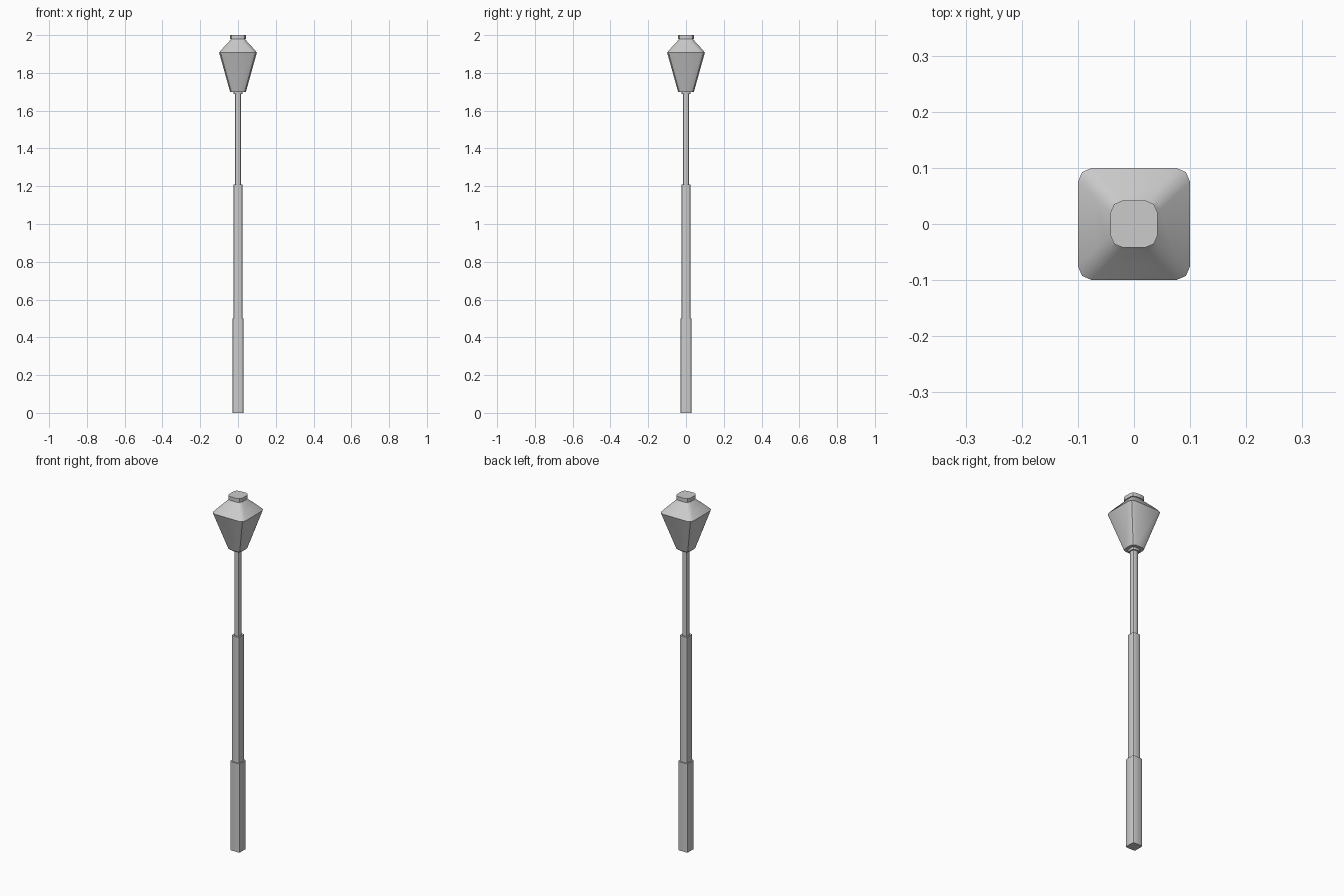
import bpy, bmesh, math

if "Cube" in bpy.data.objects:
    bpy.data.objects.remove(bpy.data.objects["Cube"])


def section(h, b):
    # square of half-width h with two-facet corners of size b
    pts = []
    for q in range(4):
        c, s = [(1, 0), (0, 1), (-1, 0), (0, -1)][q]
        for x, y in ((h, h - b), (h - 0.3 * b, h - 0.3 * b), (h - b, h)):
            pts.append((x * c - y * s, x * s + y * c))
    return pts


def loft(name, levels):
    # levels: (z, half-width, corner size), bottom to top
    bm = bmesh.new()
    rings = [[bm.verts.new((x, y, z)) for x, y in section(h, b)]
             for z, h, b in levels]
    for lo, hi in zip(rings, rings[1:]):
        for i in range(12):
            j = (i + 1) % 12
            bm.faces.new((lo[i], lo[j], hi[j], hi[i]))
    bm.faces.new(rings[0][::-1])
    bm.faces.new(rings[-1])
    me = bpy.data.meshes.new(name)
    bm.to_mesh(me)
    bm.free()
    ob = bpy.data.objects.new(name, me)
    bpy.context.collection.objects.link(ob)
    bpy.ops.object.select_all(action='DESELECT')
    ob.select_set(True)
    bpy.context.view_layer.objects.active = ob
    bpy.ops.object.shade_smooth_by_angle(angle=math.radians(30))
    return ob


# Stepped pole
loft("pole_base", [(0, 0.03, 0.008), (0.5, 0.03, 0.008)])
loft("pole_middle", [(0.5, 0.024, 0.008), (1.21, 0.024, 0.008)])
loft("pole_top", [(1.21, 0.017, 0.011), (1.69, 0.017, 0.011)])

# Lantern: collar, tapered glass body, curved roof and cap
loft("lantern_collar", [(1.687, 0.024, 0.012), (1.70, 0.024, 0.012)])
loft("lantern_body", [(1.70, 0.042, 0.022), (1.908, 0.1, 0.025)])
loft("lantern_roof", [(1.908, 0.1, 0.025), (1.94, 0.072, 0.023),
                      (1.965, 0.048, 0.021), (1.979, 0.037, 0.02)])
loft("lantern_cap", [(1.979, 0.042, 0.022), (2.0, 0.042, 0.022)])
